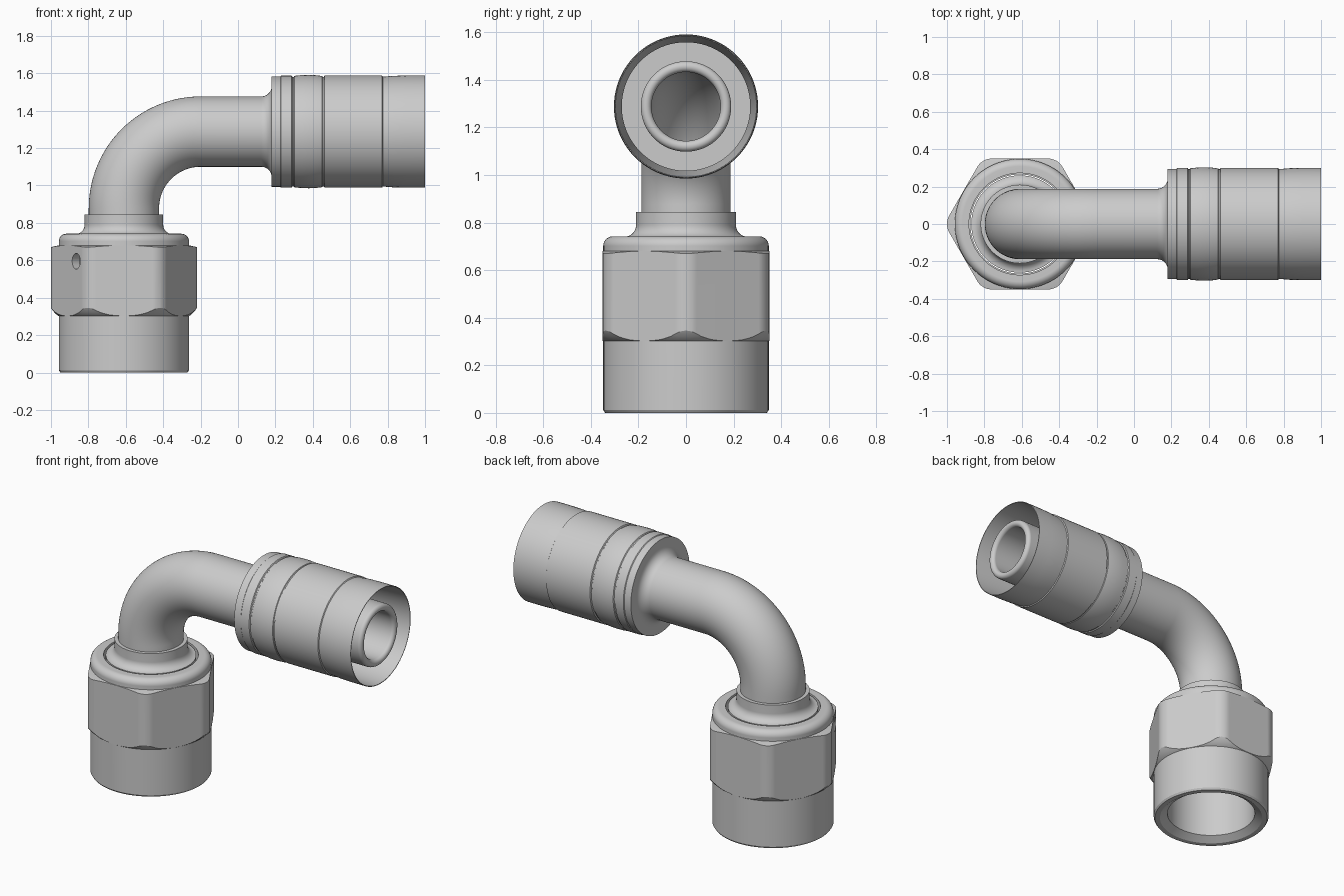
import bpy, bmesh
from math import sin, cos, pi, radians

if "Cube" in bpy.data.objects:
    bpy.data.objects.remove(bpy.data.objects["Cube"])

AX, BEND_X, BEND_Z, BEND_R = -0.61, -0.2, 0.878, 0.41
BEND_LEN = BEND_R * pi / 2


def X(x):
    """Path distance at position x on the horizontal leg."""
    return BEND_Z + BEND_LEN + x - BEND_X


def frame(s):
    """Centre and bend angle of the fitting's centre line at distance s."""
    if s <= BEND_Z:
        return AX, s, 0.0
    if s >= BEND_Z + BEND_LEN:
        return BEND_X + s - BEND_Z - BEND_LEN, BEND_Z + BEND_R, pi / 2
    a = (s - BEND_Z) / BEND_R
    return BEND_X - BEND_R * cos(a), BEND_Z + BEND_R * sin(a), a


def arc(r, s, rad, a0, a1, n=7):
    angs = [radians(a0 + (a1 - a0) * i / n) for i in range(n + 1)]
    return [(r + rad * cos(a), s + rad * sin(a)) for a in angs]


def finish(name, bm):
    bmesh.ops.recalc_face_normals(bm, faces=bm.faces)
    me = bpy.data.meshes.new(name)
    bm.to_mesh(me)
    bm.free()
    ob = bpy.data.objects.new(name, me)
    bpy.context.collection.objects.link(ob)
    return ob


def revolve(name, profile, n=80):
    """Revolve a closed (radius, distance) profile about the bent centre line."""
    bm = bmesh.new()
    rings = []
    for r, s in profile:
        cx, cz, a = frame(s)
        ring = []
        for i in range(n):
            t = 2 * pi * i / n
            u = r * cos(t)
            ring.append(bm.verts.new((cx + u * cos(a), r * sin(t), cz - u * sin(a))))
        rings.append(ring)
    for k, p in enumerate(rings):
        q = rings[(k + 1) % len(rings)]
        for i in range(n):
            j = (i + 1) % n
            bm.faces.new((p[i], p[j], q[j], q[i]))
    return finish(name, bm)


def boolean(ob, tool, op):
    m = ob.modifiers.new("cut", 'BOOLEAN')
    m.object, m.operation, m.solver = tool, op, 'EXACT'
    bpy.context.view_layer.objects.active = ob
    bpy.ops.object.modifier_apply(modifier=m.name)


def smooth(ob):
    bpy.ops.object.select_all(action='DESELECT')
    ob.select_set(True)
    bpy.context.view_layer.objects.active = ob
    bpy.ops.object.shade_smooth_by_angle(angle=radians(28))
    w = ob.modifiers.new("normals", 'WEIGHTED_NORMAL')
    w.keep_sharp = True


# Bent tube: seat nose, collar, elbow, flare and hose tail with through bore
bend = [BEND_Z + BEND_LEN * i / 28 for i in range(29)]
elbow = revolve("elbow_tube",
    [(0.145, 0.42), (0.165, 0.42), (0.26, 0.53), (0.26, 0.74)]
    + arc(0.26, 0.79, 0.05, 270, 180)
    + [(0.21, 0.845), (0.188, 0.845)]
    + [(0.188, s) for s in bend]
    + arc(0.243, X(0.125), 0.055, 180, 90)
    + [(0.243, X(0.22)), (0.19, X(0.22))]
    + arc(0.1675, X(0.972), 0.0225, 0, 180, 10)
    + [(0.145, s) for s in reversed(bend)])

# Crimp sleeve around the hose tail
sleeve = revolve("crimp_sleeve", [(r, X(x)) for r, x in [
    (0.185, 0.18), (0.295, 0.18), (0.295, 0.226), (0.299, 0.23), (0.299, 0.287),
    (0.293, 0.291), (0.293, 0.298), (0.298, 0.302), (0.302, 0.34), (0.303, 0.38),
    (0.301, 0.42), (0.297, 0.45), (0.293, 0.453), (0.293, 0.459), (0.3, 0.463),
    (0.3, 0.77), (0.294, 0.774), (0.294, 0.781), (0.298, 0.83), (0.3, 0.9),
    (0.3, 1.0), (0.296, 1.0), (0.27, 0.5), (0.27, 0.27), (0.185, 0.27)]])

# Round swivel nut body
nut = revolve("nut_body",
    [(0.265, 0.03), (0.31, 0.0), (0.34, 0.0), (0.348, 0.012)]
    + arc(0.308, 0.702, 0.04, 0, 90)
    + [(0.272, 0.742), (0.272, 0.6), (0.265, 0.6)])

# Hexagon with rounded corners, trimmed by a chamfered ring
fillet = 0.09
mid = (0.35 - fillet) / cos(pi / 6)
bm = bmesh.new()
outline = []
for k in range(6):
    c = k * pi / 3
    for i in range(7):
        a = c + radians(-30 + 10 * i)
        outline.append(bm.verts.new((AX + mid * cos(c) + fillet * cos(a),
                                     mid * sin(c) + fillet * sin(a), 0.2)))
face = bm.faces.new(outline)
ext = bmesh.ops.extrude_face_region(bm, geom=[face])["geom"]
for v in ext:
    if isinstance(v, bmesh.types.BMVert):
        v.co.z = 0.8
hexagon = finish("nut_hexagon", bm)
ring = revolve("hexagon_trim", [
    (0.315, 0.3), (0.346, 0.3), (0.358, 0.308), (0.372, 0.321), (0.384, 0.336),
    (0.396, 0.355), (0.396, 0.669), (0.345, 0.681), (0.315, 0.681)], 96)
boolean(hexagon, ring, 'INTERSECT')

# Small hole in one hexagon face
d = radians(222)
bpy.ops.mesh.primitive_cylinder_add(vertices=32, radius=0.042, depth=0.2,
    location=(-0.865 + 0.04 * cos(d), -0.258 + 0.04 * sin(d), 0.595),
    rotation=(0, pi / 2, d))
drill = bpy.context.object
drill.name = "hole_cutter"
for ob in (hexagon, nut):
    boolean(ob, drill, 'DIFFERENCE')
for tool in (ring, drill):
    bpy.data.objects.remove(tool)

for ob in (elbow, sleeve, nut, hexagon):
    smooth(ob)
